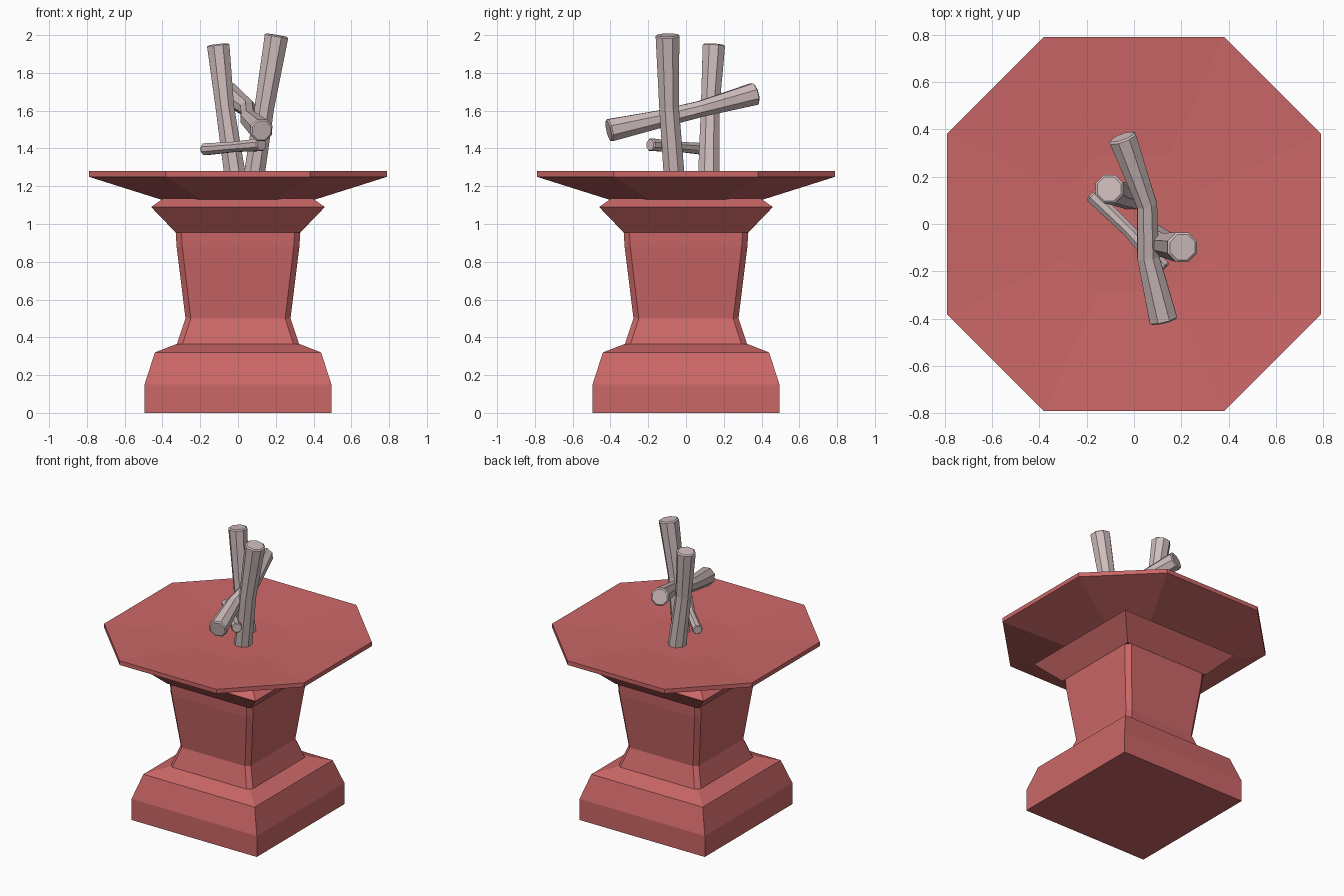
import bpy, bmesh, math
from mathutils import Vector

cube = bpy.data.objects.get("Cube")
if cube:
    bpy.data.objects.remove(cube)


def material(name, rgb):
    m = bpy.data.materials.new(name)
    m.use_nodes = True
    m.diffuse_color = (*rgb, 1)
    m.node_tree.nodes["Principled BSDF"].inputs["Base Color"].default_value = (*rgb, 1)
    return m


red = material("red stone", (0.60, 0.135, 0.135))
wood = material("pale wood", (0.63, 0.51, 0.51))


def loft(name, rings, mat):
    """Skin a stack of rings that share a vertex count and close both ends."""
    bm = bmesh.new()
    loops = [[bm.verts.new(p) for p in ring] for ring in rings]
    for a, b in zip(loops, loops[1:]):
        for i in range(len(a)):
            j = (i + 1) % len(a)
            bm.faces.new((a[i], a[j], b[j], b[i]))
    bm.faces.new(loops[0][::-1])
    bm.faces.new(loops[-1])
    bmesh.ops.remove_doubles(bm, verts=bm.verts, dist=0.0005)
    bmesh.ops.recalc_face_normals(bm, faces=bm.faces)
    me = bpy.data.meshes.new(name)
    bm.to_mesh(me)
    bm.free()
    me.materials.append(mat)
    ob = bpy.data.objects.new(name, me)
    bpy.context.collection.objects.link(ob)
    return ob


def cut_square(half, flat, z):
    """Square ring with cut corners; flat is the half length of each side."""
    h, f = half, flat
    return [Vector((x, y, z)) for x, y in
            ((f, -h), (h, -f), (h, f), (f, h), (-f, h), (-h, f), (-h, -f), (-f, -h))]


def stack(name, profile):
    return loft(name, [cut_square(*p) for p in profile], red)


# Stepped square base
stack("base", [(0.495, 0.495, 0), (0.495, 0.495, 0.15),
               (0.44, 0.44, 0.32), (0.325, 0.325, 0.365)])

# Waisted shaft with cut corners
stack("shaft", [(0.325, 0.295, 0.36), (0.278, 0.25, 0.5),
                (0.325, 0.295, 0.88), (0.33, 0.30, 0.96)])

# Flared square capital
stack("capital", [(0.33, 0.33, 0.955), (0.46, 0.46, 1.09), (0.395, 0.395, 1.135)])

# Wide eight-sided dish with a shallow hollow
stack("dish", [(0.41, 0.20, 1.13), (0.79, 0.382, 1.25),
               (0.79, 0.382, 1.28), (0.29, 0.145, 1.25)])


def stick(name, path, radii, sides=8):
    """Faceted stick along a bent path, with small bevels at both ends."""
    pts = [Vector(p) for p in path]
    ends = ((pts[0] - pts[1]).normalized(), (pts[-1] - pts[-2]).normalized())
    bevel = 0.007
    pts = [pts[0]] + [pts[0] - ends[0] * bevel] + pts[1:-1] \
        + [pts[-1] - ends[1] * bevel] + [pts[-1]]
    radii = [radii[0] * 0.85] + list(radii) + [radii[-1] * 0.85]
    axis = (pts[-1] - pts[0]).normalized()
    guide = Vector((1, 0, 0)) if abs(axis.z) > 0.7 else Vector((0, 0, 1))
    rings = []
    for i, (p, r) in enumerate(zip(pts, radii)):
        t = (pts[min(i + 1, len(pts) - 1)] - pts[max(i - 1, 0)]).normalized()
        u = (guide - t * guide.dot(t)).normalized()
        v = t.cross(u)
        rings.append([p + r * (math.cos(a) * u + math.sin(a) * v)
                      for a in (math.tau * (k + 0.5) / sides for k in range(sides))])
    return loft(name, rings, wood)


# Pile of sticks: two upright, one long crosspiece and one twig
stick("left_upright_stick", [(-0.01, 0.12, 1.22), (-0.07, 0.128, 1.62),
                             (-0.105, 0.148, 1.95)], (0.062, 0.053, 0.064))
stick("right_upright_stick", [(0.08, -0.06, 1.22), (0.14, -0.09, 1.62),
                              (0.205, -0.098, 2.0)], (0.06, 0.056, 0.068))
stick("cross_stick", [(0.125, -0.41, 1.495), (0.06, -0.14, 1.555),
                      (0.055, 0.08, 1.61), (-0.05, 0.368, 1.69)],
      (0.064, 0.05, 0.046, 0.063))
stick("twig", [(-0.18, 0.125, 1.395), (-0.02, -0.03, 1.408),
               (0.125, -0.19, 1.42)], (0.034, 0.029, 0.036))
